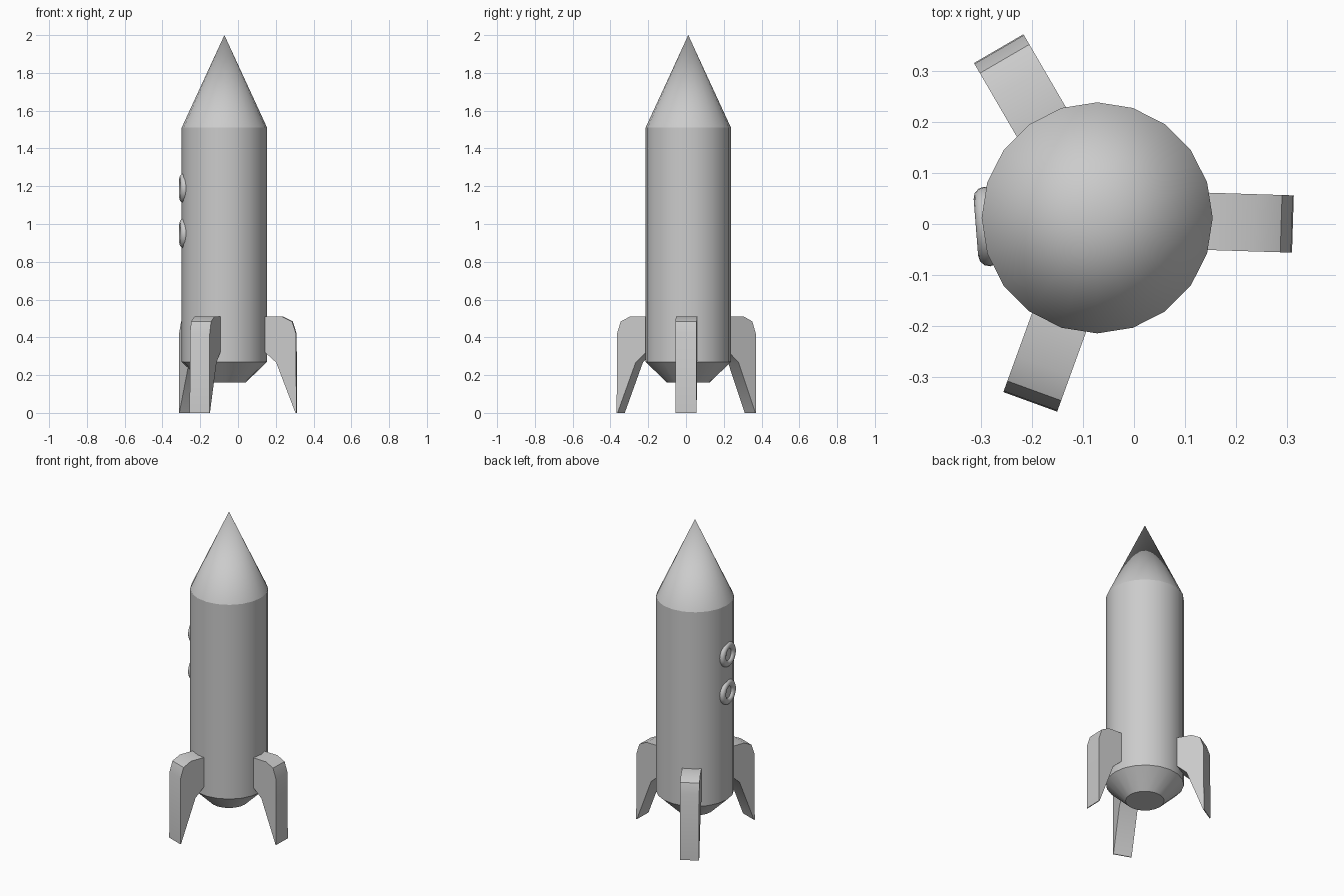
import bpy, bmesh
from math import cos, sin, pi, radians
from mathutils import Matrix

if "Cube" in bpy.data.objects:
    bpy.data.objects.remove(bpy.data.objects["Cube"])

AXIS = Matrix.Translation((-0.072, 0.012, 0))   # rocket's centre line
SIDES = 20


def finish(bm, name, angle):
    """Turn a bmesh into a named object, smooth below the given angle."""
    bmesh.ops.recalc_face_normals(bm, faces=bm.faces)
    mesh = bpy.data.meshes.new(name)
    bm.to_mesh(mesh)
    bm.free()
    obj = bpy.data.objects.new(name, mesh)
    bpy.context.collection.objects.link(obj)
    smooth(obj, angle)
    return obj


def smooth(obj, angle):
    bpy.ops.object.select_all(action='DESELECT')
    obj.select_set(True)
    bpy.context.view_layer.objects.active = obj
    bpy.ops.object.shade_smooth_by_angle(angle=radians(angle))


# Hull: tapered engine base, cylinder and pointed nose
bm = bmesh.new()
rings = []
for r, z in [(0.112, 0.16), (0.226, 0.27), (0.226, 0.61), (0.226, 1.51)]:
    rings.append([bm.verts.new((r * cos(2 * pi * i / SIDES), r * sin(2 * pi * i / SIDES), z))
                  for i in range(SIDES)])
tip = bm.verts.new((0, 0, 2.0))
bm.faces.new(rings[0])
for i in range(SIDES):
    j = (i + 1) % SIDES
    for low, high in zip(rings, rings[1:]):
        bm.faces.new((low[i], low[j], high[j], high[i]))
    bm.faces.new((rings[-1][i], rings[-1][j], tip))
finish(bm, "hull", 21).matrix_world = AXIS

# Three fins: one side profile (radius, height) given thickness and turned about the hull
FIN = [(0.212, 0.51), (0.308, 0.51), (0.360, 0.484), (0.381, 0.42), (0.383, 0.0),
       (0.378, 0.0), (0.276, 0.267), (0.212, 0.325)]
for n, deg in enumerate((-1.8, 120.2, 250), 1):
    bm = bmesh.new()
    face = bm.faces.new([bm.verts.new((r, -0.056, z)) for r, z in FIN])
    ext = bmesh.ops.extrude_face_region(bm, geom=[face])
    verts = [g for g in ext["geom"] if isinstance(g, bmesh.types.BMVert)]
    bmesh.ops.translate(bm, verts=verts, vec=(0, 0.112, 0))
    fin = finish(bm, f"fin_{n}", 35)
    fin.matrix_world = AXIS @ Matrix.Rotation(radians(deg), 4, 'Z')

# Two porthole rims set into the hull
PORT_ANGLE = radians(184.5)
for n, z in enumerate((0.95, 1.19), 1):
    loc = AXIS @ Matrix.Rotation(PORT_ANGLE, 4, 'Z') @ Matrix.Translation((0.216, 0, z))
    bpy.ops.mesh.primitive_torus_add(location=loc.to_translation(), rotation=(0, pi / 2, PORT_ANGLE),
                                     major_radius=0.056, minor_radius=0.022,
                                     major_segments=32, minor_segments=12)
    rim = bpy.context.object
    rim.name = f"porthole_rim_{n}"
    smooth(rim, 40)
